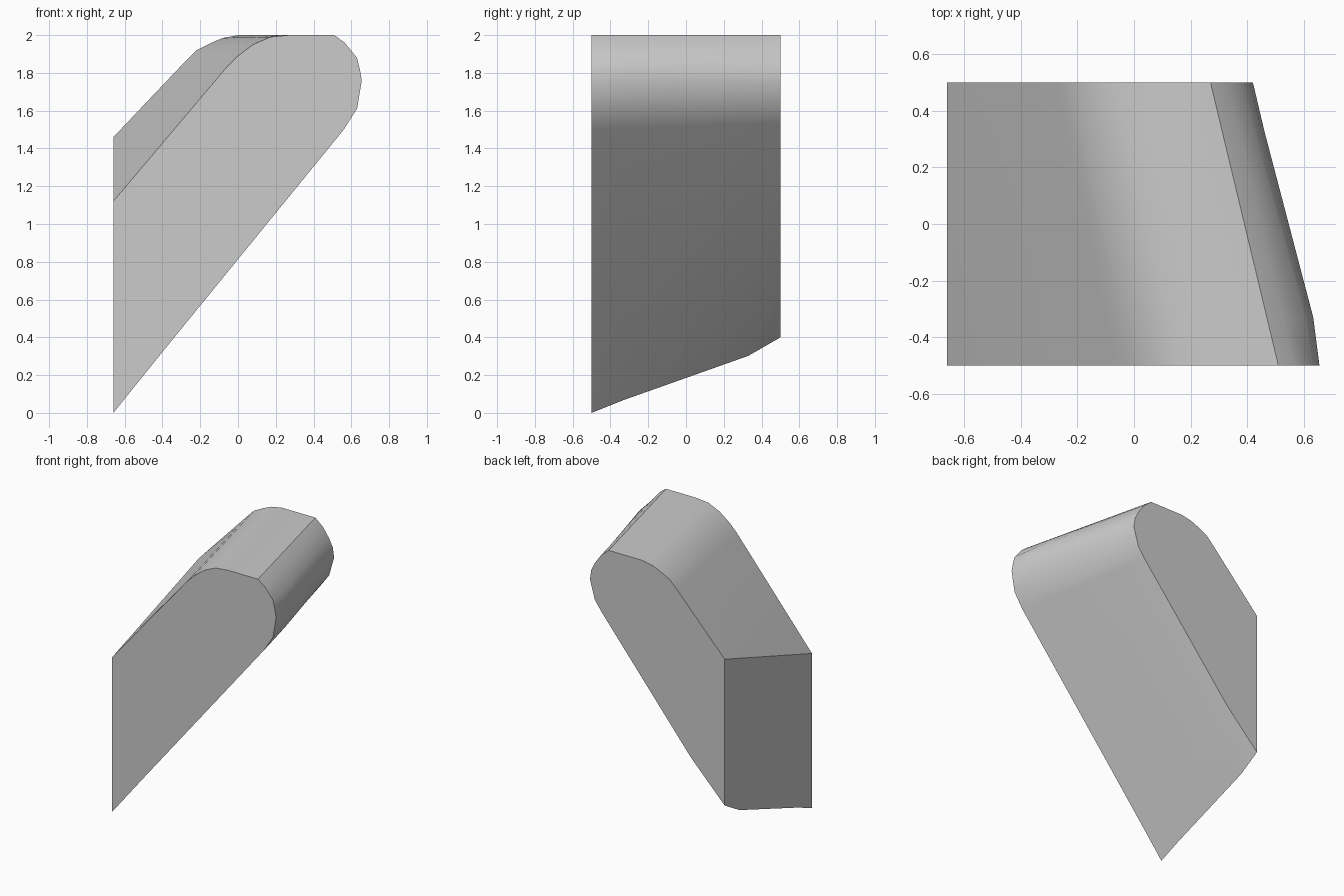
import bpy
import bmesh
import math

default_cube = bpy.data.objects.get("Cube")
if default_cube:
    bpy.data.objects.remove(default_cube, do_unlink=True)


def make_material(name, colour):
    material = bpy.data.materials.new(name)
    material.use_nodes = True
    material.diffuse_color = colour
    shader = material.node_tree.nodes["Principled BSDF"]
    shader.inputs["Base Color"].default_value = colour
    return material


# Matching outline points (x, z) of the slanted slab, front end and back end
outline_front = [(-.66, 0), (-.39, .335), (.56, 1.5), (.63, 1.61), (.655, 1.76),
                 (.645, 1.82), (.63, 1.88), (.565, 1.96), (.51, 2), (.27, 2),
                 (.17, 1.99), (.08, 1.95), (0, 1.89), (-.06, 1.83), (-.66, 1.12)]
outline_back = [(-.66, .4), (-.39, .675), (.324, 1.535), (.38, 1.61), (.42, 1.75),
                (.41, 1.82), (.38, 1.88), (.33, 1.95), (.27, 2), (0, 2),
                (-.08, 1.985), (-.14, 1.96), (-.22, 1.92), (-.28, 1.86), (-.66, 1.46)]


def section(bm, y):
    """One cross-section of the slab, blended between the two end outlines."""
    blend = y + .5
    ring = []
    for i, (front, back) in enumerate(zip(outline_front, outline_back)):
        x, z = (a + (b - a) * blend for a, b in zip(front, back))
        # The underside and the nose bulge slightly between the ends
        if 0 < blend < 1:
            if i < 2 and y > 0:
                z -= .03
            elif 3 <= i <= 6 and y < 0:
                x += .018
        ring.append(bm.verts.new((x, y, z)))
    return ring


def build_slab(name, material):
    bm = bmesh.new()
    rings = [section(bm, y) for y in (-.5, -.33, .33, .5)]
    count = len(outline_front)
    for near, far in zip(rings, rings[1:]):
        for i in range(count):
            j = (i + 1) % count
            bm.faces.new((near[i], near[j], far[j], far[i]))
    # Flat end caps
    bm.faces.new(rings[0])
    bm.faces.new(rings[-1])
    bmesh.ops.recalc_face_normals(bm, faces=bm.faces)
    mesh = bpy.data.meshes.new(name)
    bm.to_mesh(mesh)
    bm.free()
    mesh.materials.append(material)
    slab = bpy.data.objects.new(name, mesh)
    bpy.context.collection.objects.link(slab)
    bpy.context.view_layer.objects.active = slab
    slab.select_set(True)
    bpy.ops.object.shade_smooth_by_angle(angle=math.radians(35))
    return slab


grey = make_material("light grey", (.6, .6, .6, 1))
build_slab("slanted_slab", grey)
